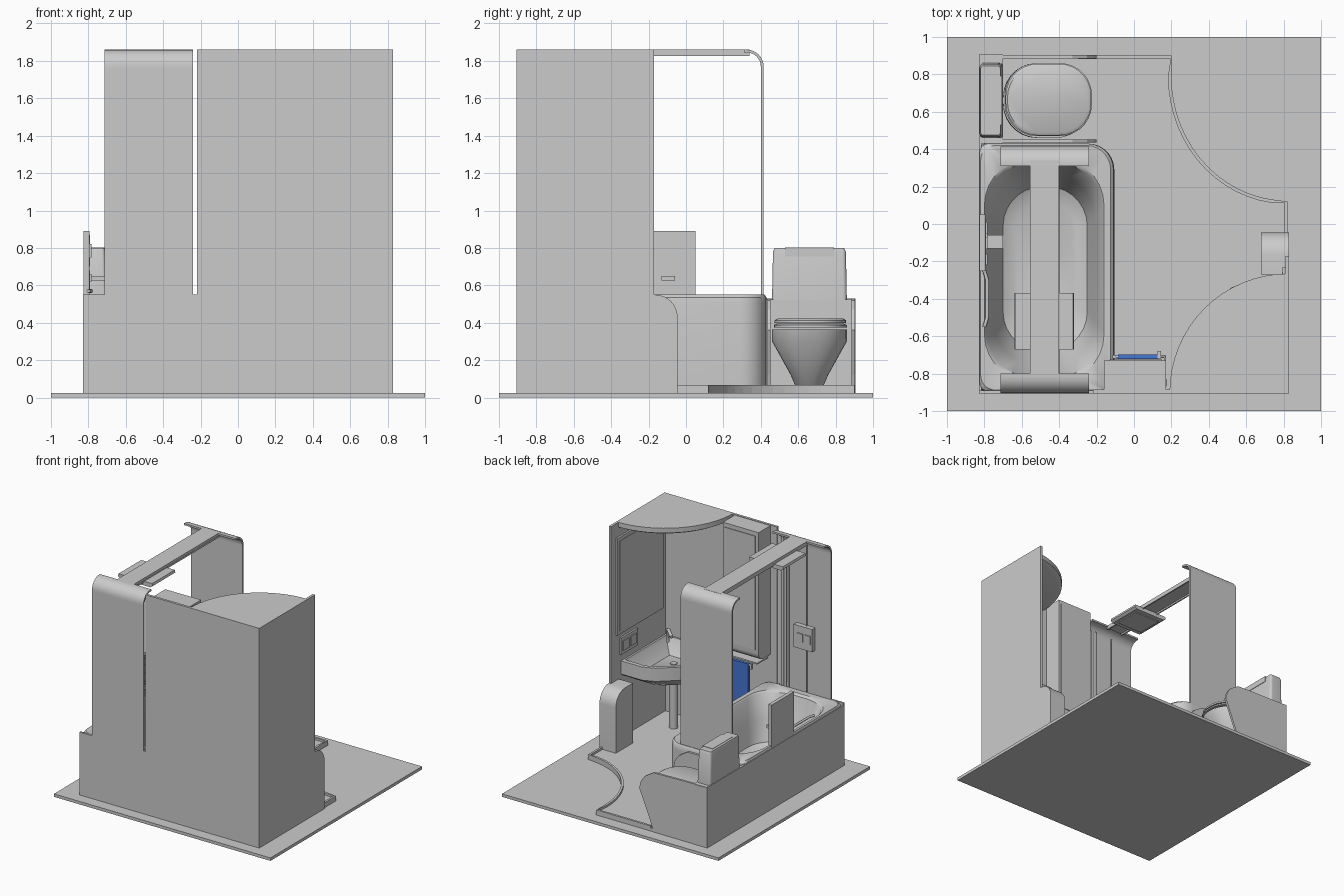
import bpy, bmesh, math
from mathutils import Vector

if "Cube" in bpy.data.objects:
    bpy.data.objects.remove(bpy.data.objects["Cube"])


def make(name, verts, faces, smooth=False):
    me = bpy.data.meshes.new(name)
    me.from_pydata(verts, [], faces)
    bm = bmesh.new()
    bm.from_mesh(me)
    bmesh.ops.recalc_face_normals(bm, faces=bm.faces)
    bm.to_mesh(me)
    bm.free()
    ob = bpy.data.objects.new(name, me)
    bpy.context.collection.objects.link(ob)
    if smooth:
        bpy.ops.object.select_all(action='DESELECT')
        ob.select_set(True)
        bpy.context.view_layer.objects.active = ob
        bpy.ops.object.shade_smooth_by_angle(angle=math.radians(35))
    return ob


def loft(name, rings, smooth=True):
    n = len(rings[0])
    faces = [(k * n + i, k * n + (i + 1) % n, (k + 1) * n + (i + 1) % n, (k + 1) * n + i)
             for k in range(len(rings) - 1) for i in range(n)]
    last = (len(rings) - 1) * n
    faces += [tuple(range(n)), tuple(range(last, last + n))]
    return make(name, [p for r in rings for p in r], faces, smooth)


def prism(name, pts, axis, a, b, smooth=False):
    put = {'x': lambda p, d: (d, p[0], p[1]),
           'y': lambda p, d: (p[0], d, p[1]),
           'z': lambda p, d: (p[0], p[1], d)}[axis]
    return loft(name, [[put(p, d) for p in pts] for d in (a, b)], smooth)


def box(name, x0, x1, y0, y1, z0, z1):
    return prism(name, [(x0, y0), (x1, y0), (x1, y1), (x0, y1)], 'z', z0, z1)


def arc(cx, cy, rx, ry, a0, a1, n=8):
    return [(cx + rx * math.cos(math.radians(a0 + (a1 - a0) * i / n)),
             cy + ry * math.sin(math.radians(a0 + (a1 - a0) * i / n))) for i in range(n + 1)]


def rrect(x0, x1, y0, y1, z, r):
    # rounded rectangle ring; radii for right-back, left-back, left-front, right-front
    if not isinstance(r, tuple):
        r = (r,) * 4
    pts = []
    for k, (cx, cy) in enumerate(((x1 - r[0], y1 - r[0]), (x0 + r[1], y1 - r[1]),
                                  (x0 + r[2], y0 + r[2]), (x1 - r[3], y0 + r[3]))):
        pts += arc(cx, cy, r[k], r[k], 90 * k, 90 * k + 90, 7)
    return [(p[0], p[1], z) for p in pts]


def ribbon(path, t):
    # closed outline of a path with thickness t to its left
    off = []
    for i, p in enumerate(path):
        a, b = path[max(i - 1, 0)], path[min(i + 1, len(path) - 1)]
        d = (Vector(b) - Vector(a)).normalized()
        off.append((p[0] - d.y * t, p[1] + d.x * t))
    return path + off[::-1]


def tube(name, pts, r):
    cu = bpy.data.curves.new(name, 'CURVE')
    cu.dimensions = '3D'
    cu.bevel_depth = r
    cu.bevel_resolution = 2
    cu.use_fill_caps = True
    sp = cu.splines.new('POLY')
    sp.points.add(len(pts) - 1)
    for s, p in zip(sp.points, pts):
        s.co = (*p, 1)
    ob = bpy.data.objects.new(name, cu)
    bpy.context.collection.objects.link(ob)
    return ob


# Ground slab and floor tray with raised lip
box("ground_slab", -1, 1, -1, 1, 0, .025)
cut = [(.2, .9)] + arc(.82, .79, .62, .665, 180, 262, 14) + [(.82, .12), (.82, -.06)]
prism("floor_tray", [(-.82, -.89), (.82, -.89)] + cut[::-1] + [(-.82, .9)], 'z', .025, .05)
prism("tray_lip", ribbon([(-.3, .9)] + cut, -.018), 'z', .025, .067, True)

# Outer walls
box("front_low_wall", -.83, .83, -.905, -.89, .025, .55)
box("front_tall_wall", -.22, .83, -.905, -.885, .025, 1.86)
box("right_wall", .81, .83, -.905, -.17, .025, 1.86)
box("left_low_wall", -.83, -.815, -.905, .905, .025, .53)
prism("right_low_box", [(-.27, .025), (-.045, .025)] + arc(-.165, .43, .12, .12, 0, 90) + [(-.27, .55)],
      'x', .68, .83, True)

# Curved shower screens at both ends of the bath
front = [(-.905, .5), (-.905, 1.76)] + arc(-.815, 1.77, .09, .09, 180, 90) + [(-.80, 1.86)]
back = [(-y - .49, z) for y, z in front]
prism("front_screen", ribbon(front, -.015), 'x', -.715, -.24, True)
prism("back_screen", ribbon(back, .015), 'x', -.715, -.24, True)

# Overhead beam and lamp
box("overhead_beam", -.555, -.4, -.81, .34, 1.838, 1.86)
for x in (-.555, -.41):
    box("beam_edge", x, x + .012, -.81, .34, 1.825, 1.84)
prism("lamp", [(-.64, 1.815), (-.62, 1.80), (-.34, 1.80), (-.32, 1.815), (-.325, 1.835), (-.635, 1.835)],
      'y', -.67, -.37)
box("lamp_glass", -.6, -.36, -.63, -.41, 1.793, 1.80)

# Bathtub
loft("bathtub", [
    rrect(-.825, -.105, -.895, .43, .04, (.14, .03, .03, .03)),
    rrect(-.825, -.105, -.895, .43, .50, (.14, .03, .03, .03)),
    rrect(-.825, -.11, -.895, .43, .535, (.14, .05, .05, .05)),
    rrect(-.82, -.125, -.888, .42, .55, (.13, .08, .08, .07)),
    rrect(-.80, -.16, -.84, .35, .55, .25),
    rrect(-.79, -.17, -.82, .33, .535, .25),
    rrect(-.75, -.21, -.76, .27, .35, .24),
    rrect(-.70, -.25, -.68, .20, .19, .21),
    rrect(-.64, -.31, -.60, .13, .155, .16)])

# Bath mixer plate, knobs, spout and grip
box("mixer_plate", -.825, -.795, -.25, .05, .53, .89)
for z0, z1 in ((.57, .68), (.70, .87)):
    box("mixer_inset", -.795, -.79, -.225, .03, z0, z1)
for y in (-.19, -.10, -.02):
    box("mixer_button", -.79, -.784, y - .03, y + .03, .75, .82)
box("mixer_slot", -.79, -.784, -.14, -.05, .62, .66)
box("bath_spout", -.79, -.70, -.13, -.06, .625, .65)
tube("bath_grip", [(-.80, -.25, .57), (-.785, -.30, .57), (-.785, -.50, .57), (-.80, -.55, .57)], .01)

# Shower rail and hand set on the front screen
for x in (-.28, -.33):
    tube("shower_rail", [(x, -.875, .56), (x, -.875, 1.8)], .01)
box("shower_control", -.57, -.40, -.89, -.85, .92, 1.11)
for x in (-.53, -.46):
    box("shower_button", x - .025, x + .025, -.85, -.842, .98, 1.05)
tube("shower_hose", [(-.5, -.88, .56), (-.5, -.88, 1.8)], .006)

# Toilet: housing, side cheeks, cistern, bowl and lid
box("toilet_housing", -.825, -.70, .43, .905, .025, .525)
cheek = [(-.83, .025), (-.33, .025), (-.3, .12), (-.2, .36), (-.215, .42), (-.25, .47), (-.33, .52), (-.83, .53)]
for y in (.435, .885):
    prism("toilet_cheek", cheek, 'y', y, y + .018)
loft("cistern", [
    rrect(-.825, -.70, .46, .86, .52, .02),
    rrect(-.825, -.71, .465, .855, .78, .02),
    rrect(-.82, -.715, .475, .845, .80, .015)])
box("flush_button", -.80, -.705, .53, .79, .755, .803)
loft("toilet_bowl", [
    rrect(-.70, -.42, .59, .73, .05, .065),
    rrect(-.70, -.36, .56, .76, .12, .09),
    rrect(-.70, -.25, .46, .86, .30, .18),
    rrect(-.70, -.23, .46, .86, .365, .19)])
for name, z, h, d in (("toilet_seat", .375, .02, 0), ("toilet_lid", .398, .024, .004)):
    loft(name, [rrect(-.69 + d, -.225 - d, .47 + d, .86 - d, z, .17),
                rrect(-.69 + d, -.225 - d, .47 + d, .86 - d, z + h * .6, .17),
                rrect(-.68 + d, -.24 - d, .485 + d, .845 - d, z + h, .16)])

# Corner canopy over the wash basin
canopy = lambda r: [(.825, -.9)] + arc(.825, -.9, r, r, 90, 180, 16)
loft("canopy", [[(x, y, z) for x, y in canopy(r)] for r, z in ((.60, 1.80), (.635, 1.82), (.635, 1.86))])

# Corner basin with pedestal pipe
plan = [(.815, -.89), (.815, -.3), (.62, -.3), (.52, -.34), (.39, -.455), (.27, -.6), (.225, -.7), (.2, -.89)]
ring = lambda s, z: [(.59 + (x - .59) * s, -.68 + (y + .68) * s, z) for x, y in plan]
loft("basin", [ring(.62, .49), ring(.95, .565), ring(1, .58), ring(1, .69),
               ring(.91, .69), ring(.87, .67), ring(.5, .58)])
tube("basin_drain", [(.59, -.68, .578), (.59, -.68, .587)], .028)
tube("basin_pipe", [(.59, -.68, .05), (.59, -.68, .5)], .035)
tube("basin_tap", [(.73, -.80, .68), (.73, -.80, .78), (.70, -.77, .80), (.63, -.71, .78)], .014)
tube("tap_hose", [(.58, -.88, .70), (.55, -.87, .92), (.51, -.87, .95), (.49, -.87, .90), (.53, -.87, .72)], .008)

# Mirror, socket panel on the right wall
box("mirror_frame", .795, .81, -.84, -.23, .93, 1.74)
box("mirror_glass", .79, .795, -.81, -.26, .96, 1.71)
box("socket_panel", .795, .81, -.50, -.28, .75, .89)
for y in (-.44, -.34):
    box("socket", .788, .795, y - .04, y + .04, .78, .86)

# Tall cabinet with mirrored door and shelf
prism("cabinet", [(-.89, .78), (-.79, .78)] + arc(-.79, .84, .06, .06, -90, 0, 6) + [(-.73, 1.855), (-.89, 1.855)],
      'x', -.16, .17, True)
box("cabinet_mirror", -.13, .15, -.73, -.724, .87, 1.82)
box("shelf", -.14, .17, -.89, -.74, .745, .757)

# Towel rail and blue towel
tube("towel_rail", [(-.105, -.71, .74), (.165, -.71, .74), (.165, -.87, .74)], .008)
for x in (-.105, .135):
    box("rail_post", x - .01, x + .01, -.72, -.68 if x > 0 else -.70, .71, .755)
towel = box("towel", -.085, .13, -.722, -.698, .38, .75)
blue = bpy.data.materials.new("towel_blue")
blue.diffuse_color = (.06, .18, .65, 1)
blue.use_nodes = True
blue.node_tree.nodes["Principled BSDF"].inputs["Base Color"].default_value = blue.diffuse_color
towel.data.materials.append(blue)
